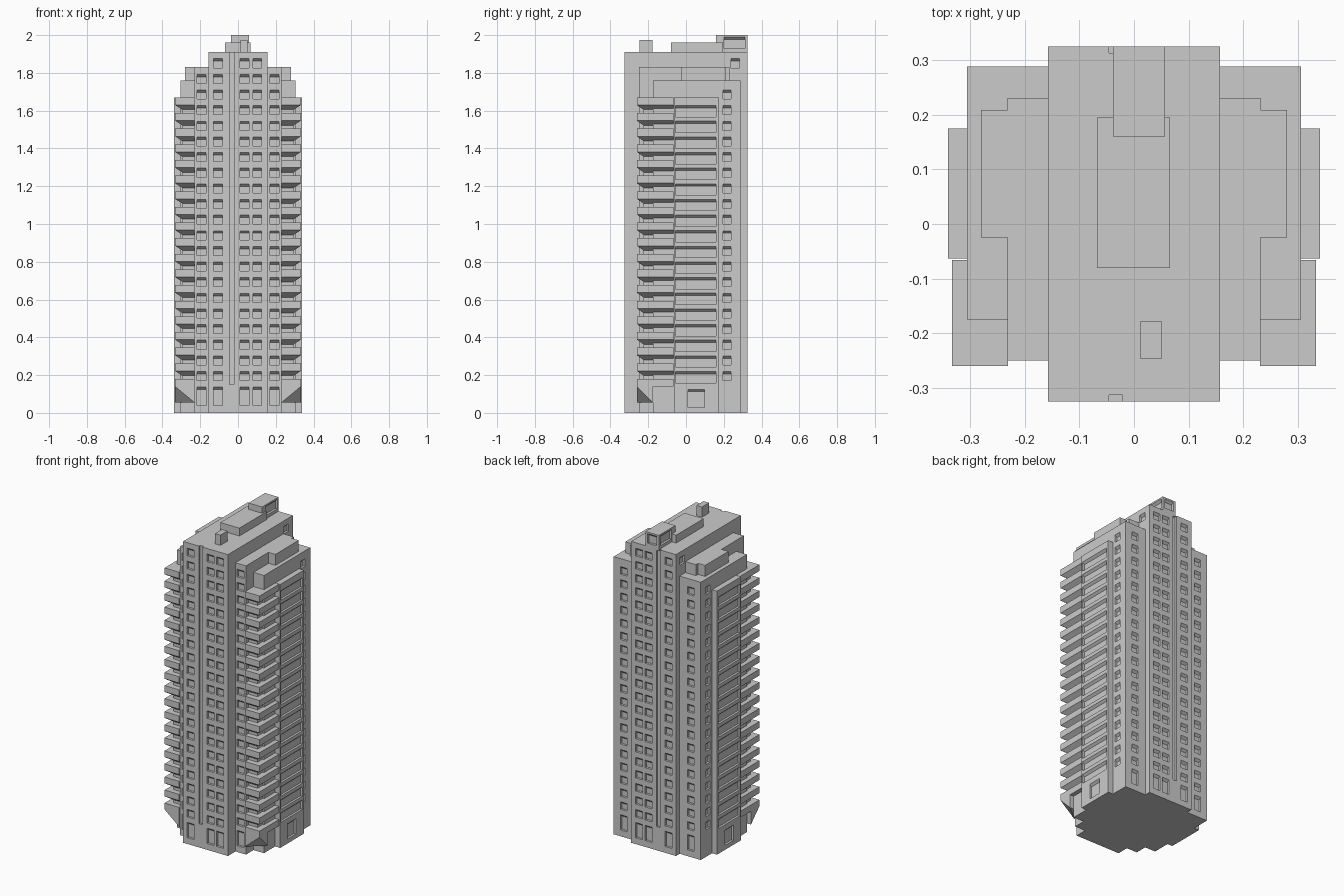
import bpy, bmesh

if "Cube" in bpy.data.objects:
    bpy.data.objects.remove(bpy.data.objects["Cube"])

concrete = bpy.data.materials.new("concrete_grey")
concrete.diffuse_color = (0.6, 0.6, 0.6, 1)
concrete.use_nodes = True
concrete.node_tree.nodes["Principled BSDF"].inputs["Base Color"].default_value = concrete.diffuse_color
PITCH = 0.0828                      # storey height
TOPS = [1.875 - PITCH * i for i in range(21)]   # window head heights


def make(name, bm, helper=False):
    bmesh.ops.recalc_face_normals(bm, faces=bm.faces)
    me = bpy.data.meshes.new(name)
    bm.to_mesh(me)
    bm.free()
    me.materials.append(concrete)
    ob = bpy.data.objects.new(name, me)
    bpy.context.collection.objects.link(ob)
    ob.hide_render = helper
    return ob


def loft(bm, sections):
    """Closed solid through matching rings of points."""
    rings = [[bm.verts.new(p) for p in s] for s in sections]
    n = len(rings[0])
    for a, b in zip(rings, rings[1:]):
        for i in range(n):
            j = (i + 1) % n
            bm.faces.new((a[i], a[j], b[j], b[i]))
    bm.faces.new(rings[0])
    bm.faces.new(rings[-1])


def rect(x0, x1, y0, y1, z):
    return [(x0, y0, z), (x1, y0, z), (x1, y1, z), (x0, y1, z)]


def box(bm, x0, x1, y0, y1, z0, z1):
    loft(bm, [rect(x0, x1, y0, y1, z0), rect(x0, x1, y0, y1, z1)])


def recess(bm, axis, plane, u0, u1, z0, z1, depth=0.014, slope=0.013):
    """Cutter with a sloping head, for the wall at the given signed plane."""
    s = 1 if plane > 0 else -1
    prof = [(plane + s * .02, z0), (plane + s * .02, z1), (plane, z1),
            (plane - s * depth, z1 - slope), (plane - s * depth, z0)]
    loft(bm, [[(n, u, z) if axis == 'x' else (u, n, z) for n, z in prof]
              for u in (u0, u1)])


def block(name, dims, recesses=()):
    """Box with recesses cut into its walls."""
    bm = bmesh.new()
    box(bm, *dims)
    ob = make(name, bm)
    if recesses:
        cb = bmesh.new()
        for r in recesses:
            recess(cb, *r)
        cutter = make(name + "_cutter", cb, True)
        mod = ob.modifiers.new("recesses", 'BOOLEAN')
        mod.operation, mod.solver, mod.object = 'DIFFERENCE', 'EXACT', cutter
        dg = bpy.context.evaluated_depsgraph_get()
        me = bpy.data.meshes.new_from_object(ob.evaluated_get(dg))
        ob.modifiers.clear()
        ob.data = me
        bpy.data.objects.remove(cutter)
    return ob


def column(axis, plane, c, tops, door=True, w=0.047):
    """One column of windows with a tall opening at ground level."""
    out = [(axis, plane, c - w / 2, c + w / 2, t - 0.048, t) for t in tops]
    if door:
        out.append((axis, plane, c - w / 2, c + w / 2, 0.04, 0.137))
    return out


# central slab with window columns, vertical grooves and high side windows
cuts = []
for plane in (-0.325, 0.325):
    for c in (-0.105, 0.035, 0.102):
        cuts += column('y', plane, c, TOPS)
    cuts.append(('y', plane, -0.046, -0.021, 0.15, 1.93, 0.012, 0))
for plane in (-0.157, 0.157):
    cuts.append(('x', plane, 0.238, 0.284, 1.827, 1.875))
block("central_slab", (-.157, .157, -.325, .325, 0, 1.91), cuts)

# roof blocks
block("roof_plant_room", (-.068, .066, -.08, .195, 1.905, 1.96))
block("roof_lift_tower", (-.038, .057, .16, .325, 1.9, 2.0),
      [('x', p, .2, .312, 1.93, 1.99) for p in (-.038, .057)]
      + [('y', .325, -.022, .041, 1.93, 1.99)])
block("roof_chimney", (.012, .05, -.247, -.177, 1.905, 1.975))


def sided(s, x0, x1):
    return (x0, x1) if s > 0 else (-x1, -x0)


for s, side in ((-1, "left"), (1, "right")):
    # stepped wing volumes
    block(side + "_front_wing", (*sided(s, .1, .231), -.25, .23, 0, 1.83),
          column('y', -.25, s * .193, TOPS[1:]))
    block(side + "_upper_wing", (*sided(s, .1, .28), -.025, .208, 1.6, 1.83))
    block(side + "_rear_wing", (*sided(s, .1, .305), -.175, .288, 0, 1.76),
          column('y', .288, s * .235, TOPS[2:])
          + column('x', s * .305, .216, TOPS[2:], False, .042))
    # side bay with wide windows and ground door
    bands = [('x', s * .34, -.055, .16, 1.567 - PITCH * i, 1.627 - PITCH * i)
             for i in range(18)]
    bands.append(('x', s * .34, .01, .097, .028, .125))
    block(side + "_side_bay", (*sided(s, .2, .34), -.063, .175, 0, 1.67), bands)

    # corner balconies: parapets with flared soffits around a core
    bm = bmesh.new()
    outer = (*sided(s, .23, .333), -.26, -.066)
    inner = (*sided(s, .23, .295), -.225, -.066)
    box(bm, *inner, 0.14, 1.65)
    for i in range(19):
        z = 1.67 - PITCH * i
        rings = [rect(*outer, z), rect(*outer, z - .04)]
        if i < 18:
            rings.append(rect(*inner, z - .065))
        loft(bm, rings)
    make(side + "_corner_balconies", bm)

    # ground bracket with its outer corner sliced away
    bm = bmesh.new()
    pts = [(.23, -.26, .14), (.333, -.26, .14), (.333, -.175, .14),
           (.23, -.175, .14), (.23, -.26, .055), (.333, -.175, .055),
           (.23, -.175, .055)]
    vs = [bm.verts.new((s * x, y, z)) for x, y, z in pts]
    bmesh.ops.convex_hull(bm, input=vs)
    make(side + "_corner_bracket", bm)
